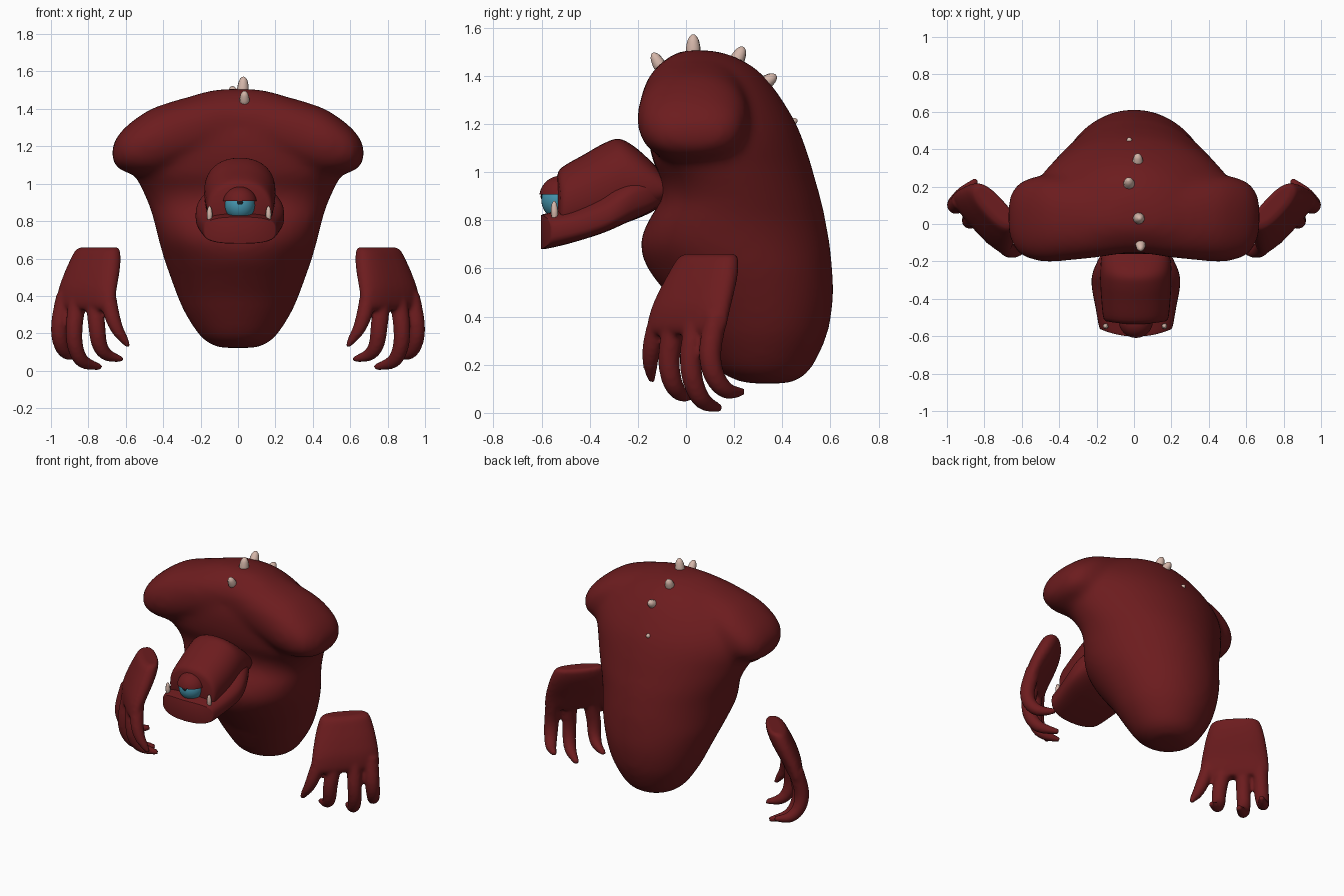
import bpy, bmesh, math
from mathutils import Vector as V

if "Cube" in bpy.data.objects:
    bpy.data.objects.remove(bpy.data.objects["Cube"])


def material(name, rgb):
    m = bpy.data.materials.new(name)
    m.diffuse_color = (*rgb, 1)
    m.use_nodes = True
    m.node_tree.nodes["Principled BSDF"].inputs["Base Color"].default_value = m.diffuse_color
    return m


RED = material("dark red skin", (0.150, 0.0115, 0.0130))
BONE = material("bone", (0.66, 0.47, 0.40))
BLUE = material("eye blue", (0.06, 0.30, 0.42))
DARK = material("pupil dark", (0.01, 0.01, 0.012))


def dense(rows, steps=4):
    """Catmull-Rom interpolation of rows of numbers."""
    out = []
    for i in range(len(rows) - 1):
        p = [rows[max(0, min(len(rows) - 1, i + k))] for k in (-1, 0, 1, 2)]
        for s in range(steps):
            t = s / steps
            out.append([0.5 * (2 * b + (c - a) * t + (2 * a - 5 * b + 4 * c - d) * t * t
                               + (3 * b - a - 3 * c + d) * t ** 3) for a, b, c, d in zip(*p)])
    return out + [list(rows[-1])]


def loft(bm, rings, n=32, power=2.0):
    """Skin superellipse rings given as (centre, half axis u, half axis v)."""
    def sp(x):
        return math.copysign(abs(x) ** (2 / power), x)
    loops = []
    for c, u, v in rings:
        loops.append([bm.verts.new(c + u * sp(math.cos(a)) + v * sp(math.sin(a)))
                      for a in (2 * math.pi * i / n for i in range(n))])
    for a, b in zip(loops, loops[1:]):
        for i in range(n):
            bm.faces.new((a[i], a[(i + 1) % n], b[(i + 1) % n], b[i]))
    for e in (loops[0], loops[-1]):  # caps as strips across the ring
        bm.faces.new((e[0], e[1], e[-1]))
        bm.faces.new((e[n // 2 - 1], e[n // 2], e[n // 2 + 1]))
        for i in range(1, n // 2 - 1):
            bm.faces.new((e[i], e[i + 1], e[n - i - 1], e[n - i]))


def tube(bm, rows, n=14):
    """Round tube along rows of x, y, z, radius."""
    rows = dense(rows)
    pts = [V(r[:3]) for r in rows]
    rings = []
    for i, p in enumerate(pts):
        t = (pts[min(i + 1, len(pts) - 1)] - pts[max(i - 1, 0)]).normalized()
        u = t.cross(V((0.68, 0.73, 0.05))).normalized()
        rings.append((p, u * rows[i][3], t.cross(u) * rows[i][3]))
    loft(bm, rings, n)


def finish(bm, name, mat, voxel=0, smooth=0, angle=50):
    bmesh.ops.recalc_face_normals(bm, faces=bm.faces)
    me = bpy.data.meshes.new(name)
    bm.to_mesh(me)
    bm.free()
    me.materials.append(mat)
    ob = bpy.data.objects.new(name, me)
    bpy.context.collection.objects.link(ob)
    bpy.ops.object.select_all(action='DESELECT')
    ob.select_set(True)
    bpy.context.view_layer.objects.active = ob
    if voxel:
        r = ob.modifiers.new("blend", 'REMESH')
        r.mode, r.voxel_size, r.use_smooth_shade = 'VOXEL', voxel, True
        s = ob.modifiers.new("soften", 'SMOOTH')
        s.factor, s.iterations = 0.5, smooth
    else:
        bpy.ops.object.shade_smooth_by_angle(angle=math.radians(angle))
    return ob


# Body: upright torso, widest towards the front at chest height
bm = bmesh.new()
torso = dense([  # z, half width, front y, back y
    (.122, .10, .25, .43), (.17, .19, .14, .51), (.3, .28, .05, .578), (.4, .325, -.01, .603),
    (.5, .362, -.085, .613), (.6, .397, -.16, .608), (.7, .425, -.19, .598), (.8, .45, -.155, .58),
    (.88, .475, -.105, .563), (.96, .51, -.10, .54), (1.04, .55, -.135, .518), (1.1, .575, -.15, .498),
    (1.18, .575, -.16, .468), (1.26, .54, -.16, .425), (1.35, .45, -.14, .365), (1.43, .34, -.12, .29),
    (1.485, .2, -.06, .19), (1.507, .08, 0, .1)])
loft(bm, [(V((0, (f + b) / 2, z)), V((w, 0, 0)), V((0, (b - f) / 2, 0)))
          for z, w, f, b in torso], 40, 2.0)
for i, v in enumerate(list(bm.verts)):
    z, w, f, b = torso[i // 40]
    k = 1 + 0.6 * max(0, min(1, (z - .6) / .45))
    v.co.y = f + (b - f) * max(0, (v.co.y - f) / (b - f)) ** k
# Shoulder mass running crosswise
shoulder = [  # x, front y, back y, bottom z, top z
    (0, -.155, .25, 1.18, 1.495), (.2, -.18, .25, 1.12, 1.478), (.4, -.2, .26, 1.05, 1.425),
    (.5, -.2, .26, 1.04, 1.38), (.6, -.17, .23, 1.06, 1.305), (.65, -.11, .18, 1.09, 1.245),
    (.673, -.04, .11, 1.13, 1.195)]
both = [(-r[0], *r[1:]) for r in shoulder[:0:-1]] + shoulder
loft(bm, [(V((x, (f + b) / 2, (lo + hi) / 2)), V((0, (b - f) / 2, 0)), V((0, 0, (hi - lo) / 2)))
          for x, f, b, lo, hi in dense(both)], 32, 2.3)
finish(bm, "body", RED, 0.022, 16)


# Head: skull and protruding lower jaw, both lofted from front to back
def head_part(name, rows, power, bow):
    bm = bmesh.new()
    loft(bm, [(V((.01, y, (lo + hi) / 2)), V((w, 0, 0)), V((0, 0, (hi - lo) / 2)))
              for y, w, lo, hi in dense(rows)], 40, power)
    for v in bm.verts:
        v.co.y += bow * (v.co.x - .01) ** 2
    finish(bm, name, RED, angle=40)


head_part("skull", [(-.535, .16, .73, .985), (-.515, .175, .72, 1.02), (-.42, .185, .74, 1.075),
                    (-.34, .19, .76, 1.12), (-.28, .19, .78, 1.138), (-.22, .187, .80, 1.11),
                    (-.15, .175, .83, 1.05), (-.08, .15, .87, .985), (.02, .1, .89, .95)], 2.25, 0.6)
head_part("jaw", [(-.602, .185, .685, .82), (-.59, .197, .68, .826), (-.5, .215, .70, .85),
                  (-.4, .235, .73, .895), (-.33, .233, .755, .945), (-.25, .207, .79, .98),
                  (-.17, .17, .825, .98), (-.08, .11, .88, .95), (.02, .08, .89, .94)], 3.0, 1.1)


# Eye, lid and pupil
def ball(name, mat, centre, scale, cut=None):
    bm = bmesh.new()
    bmesh.ops.create_uvsphere(bm, u_segments=32, v_segments=20, radius=1)
    for v in bm.verts:
        v.co = V(a * b for a, b in zip(v.co, scale)) + V(centre)
    if cut:
        geom = bm.verts[:] + bm.edges[:] + bm.faces[:]
        bmesh.ops.bisect_plane(bm, geom=geom, plane_co=(0, 0, cut), plane_no=(0, 0, 1),
                               clear_inner=True)
        bmesh.ops.holes_fill(bm, edges=[e for e in bm.edges if e.is_boundary])
    finish(bm, name, mat)


ball("eyeball", BLUE, (.01, -.52, .885), (.081, .081, .083))
ball("eyelid", RED, (.01, -.52, .893), (.092, .09, .092), .907)
ball("pupil", DARK, (.01, -.5985, .899), (.016, .005, .012))


# Teeth and back spikes: blunt cones from base to tip
def spike(name, base, tip, r):
    bm = bmesh.new()
    base, tip = V(base), V(tip)
    tube(bm, [(*base.lerp(tip, t), r * k) for t, k in
              ((-.3, .8), (.1, 1), (.4, .95), (.75, .72), (.95, .35), (1, .1))], 10)
    finish(bm, name, BONE)


for side, x in (("left", -.152), ("right", .163)):
    spike("tooth_" + side, (x, -.546, .825), (x, -.548, .88), .015)
for i, (base, tip, r) in enumerate([
        ((.035, -.105, 1.435), (.035, -.138, 1.495), .027), ((.025, .03, 1.49), (.03, .03, 1.572), .031),
        ((-.025, .205, 1.45), (-.03, .238, 1.52), .031), ((.02, .32, 1.365), (.02, .375, 1.402), .029),
        ((-.025, .42, 1.2), (-.025, .463, 1.217), .019)]):
    spike("back_spike_%d" % (i + 1), base, tip, r)

# Hands: slanted palm with four hooked fingers, mirrored to the other side
bm = bmesh.new()
W, N = V((.68, .73, 0)), V((.73, -.68, 0))
palm = [  # centre x, y, z, half width, half thickness
    (.742, .10, .66, .13, .04), (.75, .092, .645, .155, .06), (.763, .075, .59, .177, .07),
    (.782, .05, .52, .195, .072), (.803, .022, .44, .21, .066), (.815, .003, .36, .217, .052),
    (.818, 0, .325, .205, .035)]
loft(bm, [(V((x, y, z)), W * w, N * t) for x, y, z, w, t in dense(palm)], 32, 2.4)
for path in (
        [(.70, -.10, .42, .045), (.675, -.135, .3, .042), (.645, -.148, .22, .034),
         (.605, -.145, .16, .022), (.583, -.14, .125, .01)],
        [(.77, -.04, .4, .048), (.755, -.07, .24, .046), (.74, -.06, .14, .042),
         (.70, -.03, .085, .034), (.618, .01, .06, .016)],
        [(.855, .045, .4, .048), (.875, .02, .24, .046), (.87, .03, .13, .043),
         (.83, .07, .05, .037), (.733, .142, .018, .017)],
        [(.925, .125, .4, .048), (.953, .10, .25, .047), (.947, .12, .15, .043),
         (.91, .17, .092, .035), (.84, .235, .088, .017)]):
    tube(bm, path)
hands = finish(bm, "hands", RED, 0.011, 4)
hands.modifiers.new("other side", 'MIRROR').use_mirror_merge = False
